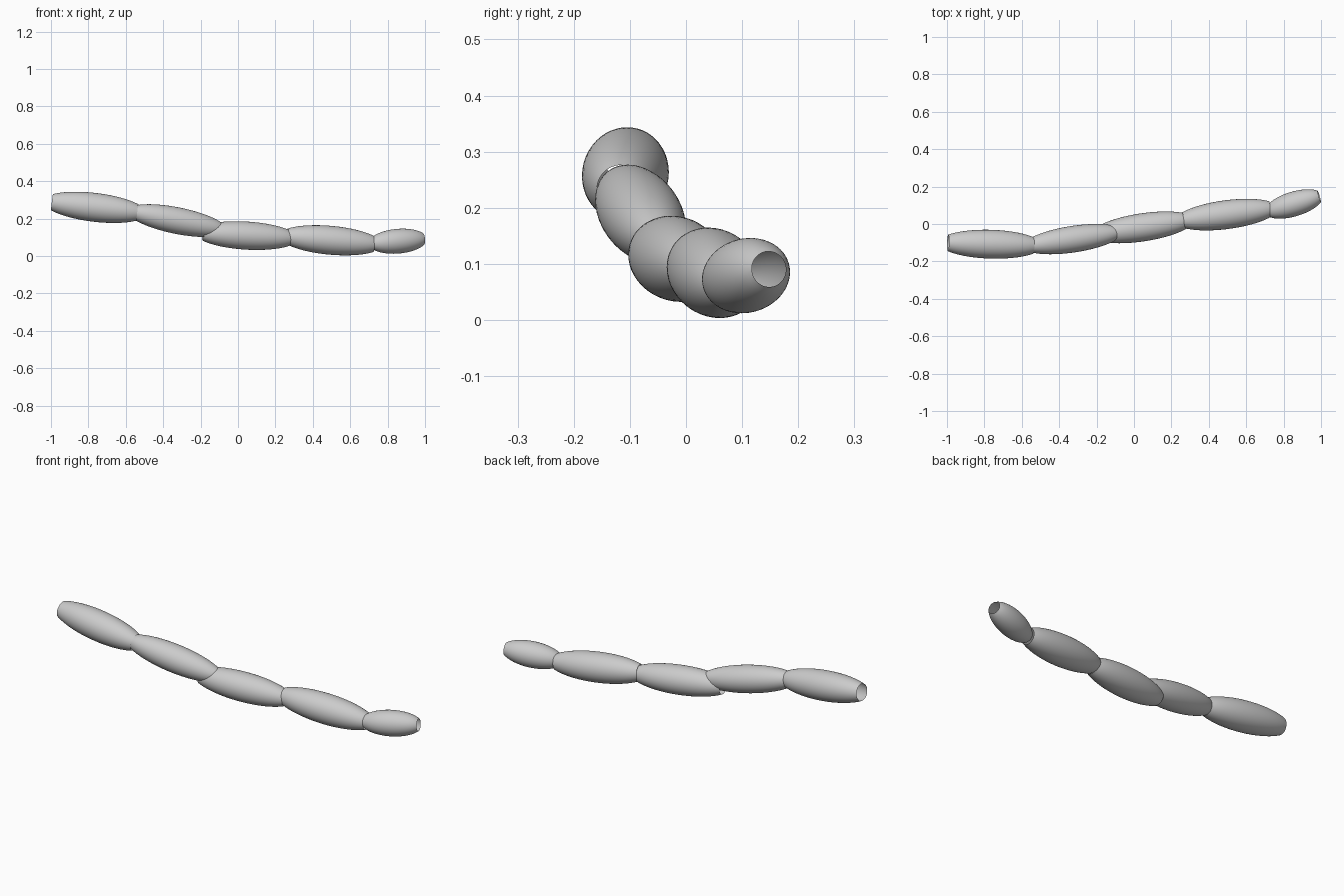
import bpy, bmesh
from math import sin, cos, tau, sqrt
from mathutils import Vector

cube = bpy.data.objects.get("Cube")
if cube:
    bpy.data.objects.remove(cube, do_unlink=True)

GREY = (0.6, 0.6, 0.6, 1)
grey = bpy.data.materials.new("plain grey")
grey.use_nodes = True
grey.diffuse_color = GREY
grey.node_tree.nodes["Principled BSDF"].inputs["Base Color"].default_value = GREY

SIDES, RINGS = 48, 28


def link(name, centre, axis, half, reach, radius):
    """Hollow ellipsoid with both tips cut off, lying along an axis."""
    turn = Vector(axis).to_track_quat('Z', 'Y')
    bm = bmesh.new()
    rings = []
    for i in range(RINGS + 1):
        t = -half + 2 * half * i / RINGS
        r = radius * sqrt(1 - (t / reach) ** 2)
        rings.append([bm.verts.new(Vector(centre) + turn @ Vector(
            (r * cos(tau * k / SIDES), r * sin(tau * k / SIDES), t)))
            for k in range(SIDES)])
    for a, b in zip(rings, rings[1:]):
        for k in range(SIDES):
            n = (k + 1) % SIDES
            bm.faces.new((a[k], a[n], b[n], b[k])).smooth = True
    mesh = bpy.data.meshes.new(name)
    bm.to_mesh(mesh)
    bm.free()
    mesh.materials.append(grey)
    bpy.context.collection.objects.link(bpy.data.objects.new(name, mesh))


# Chain of links from the raised right end to the short left tip
link("right_end_link", (-0.766, -0.108, 0.26), (1, -0.03, -0.12), 0.23, 0.28, 0.077)
link("right_middle_link", (-0.325, -0.081, 0.189), (1, 0.15, -0.2), 0.235, 0.275, 0.071)
link("centre_link", (0.045, -0.018, 0.109), (1, 0.15, -0.06), 0.235, 0.28, 0.075)
link("left_middle_link", (0.495, 0.05, 0.084), (1, 0.13, -0.09), 0.235, 0.28, 0.077)
link("left_tip_link", (0.855, 0.107, 0.079), (1, 0.3, 0.085), 0.142, 0.162, 0.066)
